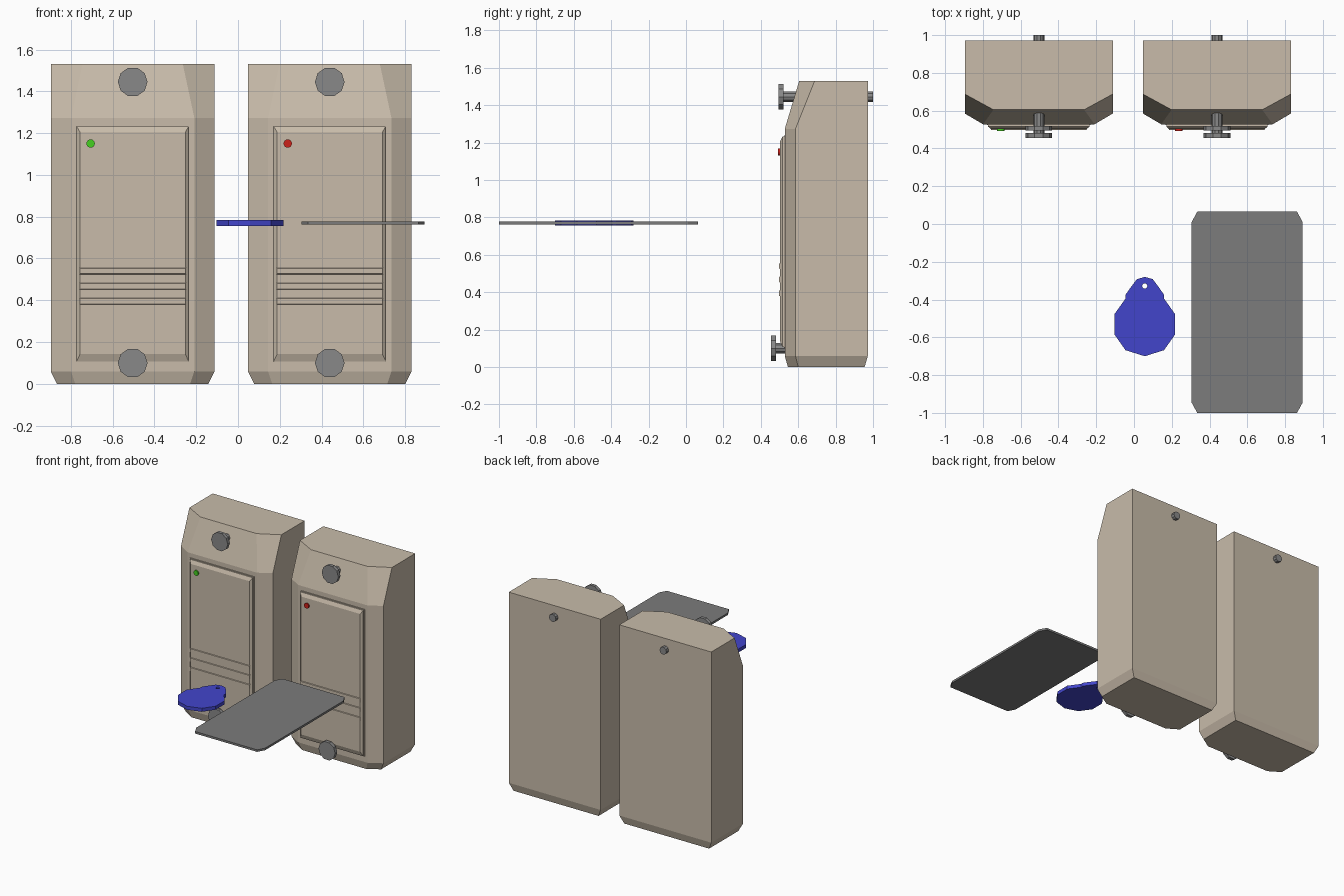
import bpy, bmesh
from math import pi, cos, sin

if "Cube" in bpy.data.objects:
    bpy.data.objects.remove(bpy.data.objects["Cube"])


def material(name, rgb):
    m = bpy.data.materials.new(name)
    m.diffuse_color = (*rgb, 1)
    m.use_nodes = True
    m.node_tree.nodes["Principled BSDF"].inputs["Base Color"].default_value = m.diffuse_color
    return m


BEIGE = material("beige_plastic", (0.58, 0.50, 0.40))
STEEL = material("steel", (0.25, 0.25, 0.25))
CARD = material("card_grey", (0.2, 0.2, 0.2))
BLUE = material("blue_plastic", (0.055, 0.06, 0.60))
GREEN = material("green_light", (0.06, 0.63, 0.015))
RED = material("red_light", (0.6, 0.015, 0.01))


def loft(name, rings, mat):
    """Join equal-length rings of points into a closed flat-faced solid."""
    bm = bmesh.new()
    vs = [[bm.verts.new(p) for p in r] for r in rings]
    n = len(vs[0])
    for a, b in zip(vs, vs[1:]):
        for i in range(n):
            j = (i + 1) % n
            bm.faces.new((a[i], a[j], b[j], b[i]))
    bm.faces.new(vs[0])
    bm.faces.new(vs[-1])
    bmesh.ops.recalc_face_normals(bm, faces=bm.faces)
    me = bpy.data.meshes.new(name)
    bm.to_mesh(me)
    bm.free()
    ob = bpy.data.objects.new(name, me)
    bpy.context.collection.objects.link(ob)
    me.materials.append(mat)
    return ob


def case_ring(cx, z, half, flat, back, side, front):
    return [(cx - half, back, z), (cx - half, side, z), (cx - flat, front, z),
            (cx + flat, front, z), (cx + half, side, z), (cx + half, back, z)]


def panel_ring(cx, y, dx, z0, z1):
    return [(cx - dx, y, z0), (cx + dx, y, z0), (cx + dx, y, z1), (cx - dx, y, z1)]


def disc(x, y, z, r, n):
    return [(x + r * cos(2 * pi * i / n), y, z + r * sin(2 * pi * i / n)) for i in range(n)]


def rod(name, x, z, y0, y1, r, mat, n=10):
    return loft(name, [disc(x, y0, z, r, n), disc(x, y1, z, r, n)], mat)


def reader(side, cx, light):
    # chamfered case
    loft(side + "_case", [
        case_ring(cx, 0.0, 0.362, 0.275, 0.955, 0.60, 0.545),
        case_ring(cx, 0.06, 0.392, 0.295, 0.972, 0.585, 0.528),
        case_ring(cx, 1.273, 0.392, 0.295, 0.972, 0.585, 0.528),
        case_ring(cx, 1.53, 0.392, 0.24, 0.972, 0.688, 0.605)], BEIGE)
    # raised front panel with sloped rim
    loft(side + "_panel", [
        panel_ring(cx, 0.54, 0.273, 0.103, 1.237),
        panel_ring(cx, 0.523, 0.273, 0.103, 1.237),
        panel_ring(cx, 0.523, 0.268, 0.108, 1.232),
        panel_ring(cx, 0.515, 0.268, 0.108, 1.232),
        panel_ring(cx, 0.502, 0.252, 0.142, 1.205)], BEIGE)
    # three horizontal ribs
    for i, z in enumerate((0.395, 0.468, 0.54)):
        loft(f"{side}_rib_{i + 1}", [
            panel_ring(cx, 0.505, 0.256, z - 0.017, z + 0.017),
            panel_ring(cx, 0.497, 0.252, z - 0.013, z + 0.013)], BEIGE)
    # status light
    rod(side + "_status_light", cx - 0.201, 1.15, 0.493, 0.51, 0.02, light, 16)
    # mounting screws
    for end, z, y in (("top", 1.445, 0.494), ("bottom", 0.1, 0.455)):
        rod(f"{side}_{end}_screw_head", cx, z, y, y + 0.026, 0.071, STEEL)
        rod(f"{side}_{end}_screw_shaft", cx, z, y + 0.02, y + 0.506, 0.029, STEEL)


reader("left", -0.504, GREEN)
reader("right", 0.439, RED)

# access card
card = [(0.305, 0.01), (0.335, 0.065), (0.863, 0.065), (0.893, 0.01),
        (0.893, -0.945), (0.863, -1.0), (0.335, -1.0), (0.305, -0.945)]
loft("access_card", [[(x, y, z) for x, y in card] for z in (0.762, 0.778)], CARD)

# key fob, half outline mirrored
FX = 0.057
half = [(0, -0.28), (0.042, -0.292), (0.078, -0.34), (0.102, -0.375), (0.102, -0.395),
        (0.161, -0.478), (0.161, -0.584), (0.102, -0.668), (0, -0.70)]
outline = half + [(-x, y) for x, y in half[-2:0:-1]]
fob = loft("key_fob", [[(FX + x, y, z) for x, y in outline] for z in (0.756, 0.783)], BLUE)

# ring hole through the fob
cutter = loft("fob_hole_cutter", [[(FX + 0.014 * cos(i * pi / 6), -0.328 + 0.014 * sin(i * pi / 6), z)
                                   for i in range(12)] for z in (0.7, 0.85)], BLUE)
cutter.hide_render = True
cutter.hide_set(True)
mod = fob.modifiers.new("hole", "BOOLEAN")
mod.operation = "DIFFERENCE"
mod.solver = "EXACT"
mod.object = cutter
